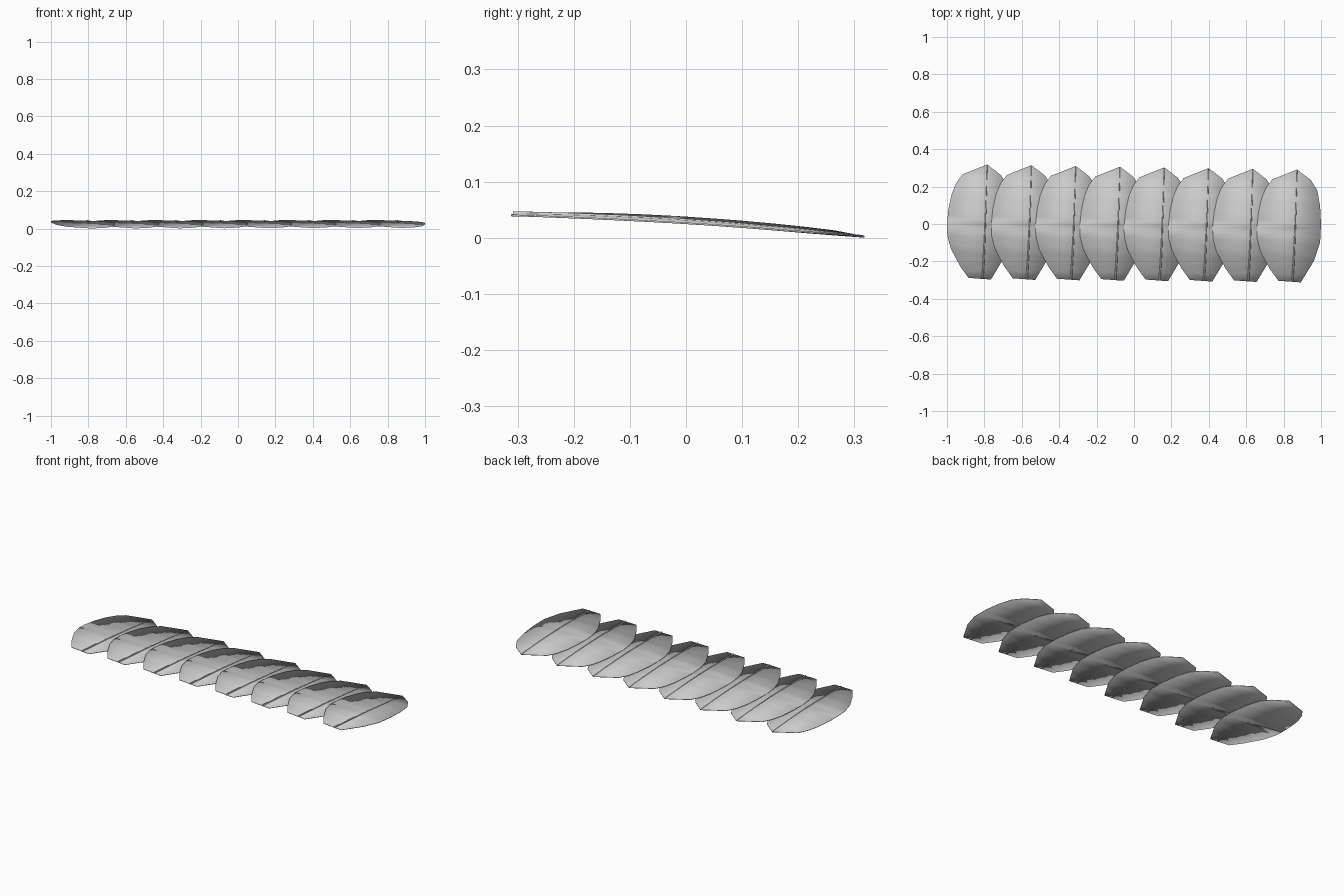
import bpy, bmesh
from mathutils import Vector

cube = bpy.data.objects.get("Cube")
if cube:
    bpy.data.objects.remove(cube, do_unlink=True)

COUNT, PITCH, FIRST_X = 8, 0.2367, -0.795

grey = bpy.data.materials.new("feather grey")
grey.use_nodes = True
colour = (0.6, 0.6, 0.6, 1)
grey.diffuse_color = colour
grey.node_tree.nodes["Principled BSDF"].inputs["Base Color"].default_value = colour

# Feather outline around its spine, clockwise from the front left corner
OUTLINE = [(-.09, -.288), (-.135, -.225), (-.185, -.13), (-.203, -.06), (-.205, 0),
           (-.197, .08), (-.18, .16), (-.155, .22), (-.122, .265), (.01, .318),
           (.083, .262), (.118, .205), (.133, .12), (.138, .02), (.133, -.08),
           (.1, -.18), (.03, -.297)]
SPINE = [(-.015, -.293), (-.009, -.2), (-.004, -.1), (0, 0), (.004, .1), (.007, .2), (.01, .316)]


def place(i, x, y):
    """Bend a flat feather point down to the back and roll it so neighbours overlap."""
    y = y * (1 - 0.0028 * i) - 0.003 * i
    z = 0.0315 - 0.061 * y - 0.085 * y * y - 0.03 * x
    return Vector((FIRST_X + PITCH * i + x, y, z))


def make_feather(i):
    bm = bmesh.new()
    bm.faces.new([bm.verts.new((x, y, 0)) for x, y in reversed(OUTLINE)])
    # Cross cuts let the flat vane bend
    for k in range(-5, 6):
        bmesh.ops.bisect_plane(bm, geom=bm.verts[:] + bm.edges[:] + bm.faces[:],
                               plane_co=(0, k * 0.05, 0), plane_no=(0, 1, 0))
    for v in bm.verts:
        v.co = place(i, v.co.x, v.co.y)
    bm.normal_update()
    if sum(f.normal.z for f in bm.faces) < 0:
        bmesh.ops.reverse_faces(bm, faces=bm.faces[:])
    mesh = bpy.data.meshes.new("feather_vane")
    bm.to_mesh(mesh)
    bm.free()
    mesh.materials.append(grey)
    vane = bpy.data.objects.new(f"feather_vane_{i + 1}", mesh)
    bpy.context.collection.objects.link(vane)
    solid = vane.modifiers.new("thickness", 'SOLIDIFY')
    solid.thickness = 0.003
    solid.offset = -1
    bpy.context.view_layer.objects.active = vane
    vane.select_set(True)
    bpy.ops.object.shade_smooth_by_angle()
    vane.select_set(False)


def make_quill(i):
    # Raised shaft that tapers into the vane toward the tip
    curve = bpy.data.curves.new("quill", 'CURVE')
    curve.dimensions = '3D'
    curve.bevel_depth = 0.005
    curve.bevel_resolution = 1
    curve.use_fill_caps = True
    spline = curve.splines.new('POLY')
    spline.points.add(len(SPINE) - 1)
    for k, (x, y) in enumerate(SPINE):
        spline.points[k].co = (*place(i, x, y), 1)
        spline.points[k].radius = 1 - 0.12 * k
    curve.materials.append(grey)
    quill = bpy.data.objects.new(f"quill_{i + 1}", curve)
    bpy.context.collection.objects.link(quill)


bpy.ops.object.select_all(action='DESELECT')
for i in range(COUNT):
    make_feather(i)
    make_quill(i)
